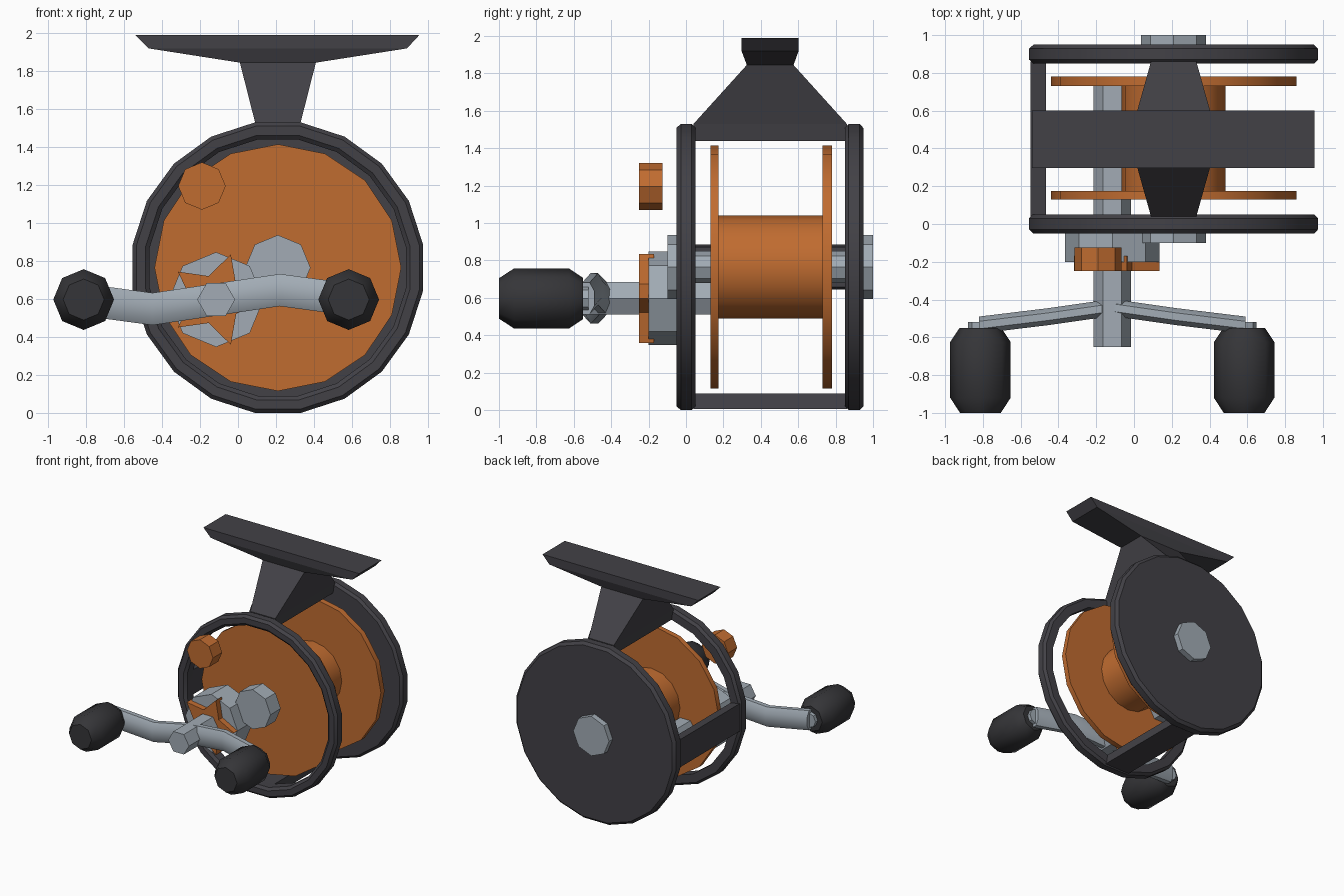
import bpy, bmesh
from math import cos, sin, pi, radians

if "Cube" in bpy.data.objects:
    bpy.data.objects.remove(bpy.data.objects["Cube"])


def material(name, rgb):
    m = bpy.data.materials.new(name)
    m.diffuse_color = (*rgb, 1)
    m.use_nodes = True
    m.node_tree.nodes["Principled BSDF"].inputs["Base Color"].default_value = m.diffuse_color
    return m


FRAME = material("charcoal", (0.055, 0.053, 0.062))
GRIP = material("black rubber", (0.036, 0.036, 0.040))
ORANGE = material("orange", (0.53, 0.15, 0.03))
STEEL = material("light steel", (0.36, 0.41, 0.46))


def loft(name, loops, mat, closed=False, smooth=0):
    """Skin a list of equal-length vertex loops; cap the ends or join them."""
    bm = bmesh.new()
    rings = [[bm.verts.new(p) for p in loop] for loop in loops]
    n = len(rings[0])
    pairs = list(zip(rings, rings[1:]))
    if closed:
        pairs.append((rings[-1], rings[0]))
    else:
        bm.faces.new(rings[0])
        bm.faces.new(rings[-1])
    for a, b in pairs:
        for i in range(n):
            j = (i + 1) % n
            bm.faces.new((a[i], a[j], b[j], b[i]))
    bmesh.ops.recalc_face_normals(bm, faces=bm.faces)
    me = bpy.data.meshes.new(name)
    bm.to_mesh(me)
    bm.free()
    me.materials.append(mat)
    ob = bpy.data.objects.new(name, me)
    bpy.context.collection.objects.link(ob)
    if smooth:
        bpy.ops.object.select_all(action='DESELECT')
        ob.select_set(True)
        bpy.context.view_layer.objects.active = ob
        bpy.ops.object.shade_smooth_by_angle(angle=radians(smooth))
    return ob


def lathe(name, centre, profile, n, mat, phase=0, closed=False, smooth=0):
    """Turn (radius, y) points about an axis parallel to y."""
    cx, cz = centre
    loops = [[(cx + r * cos(2 * pi * i / n + phase), y,
               cz + r * sin(2 * pi * i / n + phase)) for i in range(n)]
             for r, y in profile]
    return loft(name, loops, mat, closed, smooth)


def box_loop(z, x0, x1, y0, y1):
    return [(x0, y0, z), (x1, y0, z), (x1, y1, z), (x0, y1, z)]


AXIS = (0.21, 0.765)      # spool axis
CRANK = (-0.115, 0.597)   # handle axis
K = 1 / cos(pi / 20)      # flat-to-flat radius to corner radius

# Frame: open front ring and solid back plate
ring = [(0.745, -0.05), (0.765, -0.028), (0.765, 0.03), (0.745, 0.05),
        (0.675, 0.05), (0.675, -0.03), (0.697, -0.05)]
lathe("front_ring", AXIS, [(r * K, y) for r, y in ring], 20, FRAME, pi / 20, True, 30)
plate = [(0.745, 0.85), (0.765, 0.87), (0.765, 0.928), (0.742, 0.95)]
lathe("back_plate", AXIS, [(r * K, y) for r, y in plate], 20, FRAME, pi / 20, False, 30)

# Frame bars at the left and bottom, each one ring side wide
for name, ang in (("left_bar", pi), ("bottom_bar", -pi / 2)):
    c, s = cos(ang), sin(ang)
    loops = []
    for y in (0.04, 0.86):
        loops.append([(AXIS[0] + r * c - t * s, y, AXIS[1] + r * s + t * c)
                      for r, t in ((0.675, -0.107), (0.758, -0.12),
                                   (0.758, 0.12), (0.675, 0.107))])
    loft(name, loops, FRAME)

# Rod foot with its flared neck
loft("rod_foot", [box_loop(1.44, 0.103, 0.317, 0.04, 0.86),
                  box_loop(1.53, 0.09, 0.33, 0.04, 0.86),
                  box_loop(1.845, 0.01, 0.41, 0.325, 0.575),
                  box_loop(1.92, -0.47, 0.89, 0.297, 0.602),
                  box_loop(1.99, -0.54, 0.955, 0.297, 0.602)], FRAME)

# Spool: two flanges joined by a drum
lathe("spool", AXIS, [(0.65, 0.13), (0.65, 0.175), (0.275, 0.175), (0.275, 0.73),
                      (0.65, 0.73), (0.65, 0.78)], 16, ORANGE, 0, False, 30)

# Spool axle with wide end caps
lathe("axle", AXIS, [(0.085, 0.0), (0.085, 0.9)], 8, STEEL)
lathe("front_cap", AXIS, [(0.172, -0.1), (0.172, 0.04)], 8, STEEL)
lathe("back_cap", AXIS, [(0.172, 0.87), (0.172, 1.0)], 8, STEEL)

# Crank shaft, gear housing and star drag
lathe("crank_shaft", CRANK, [(0.1, -0.65), (0.1, 0.75)], 6, STEEL)
lathe("gear_housing", CRANK, [(0.25, -0.2), (0.25, 0.02)], 8, STEEL)
star = []
for y in (-0.25, -0.17):
    star.append([(CRANK[0] + r * cos(i * pi / 5), y, CRANK[1] + r * sin(i * pi / 5))
                 for i, r in enumerate((0.25, 0.13) * 5)])
loft("star_drag", star, ORANGE)

# Release button
lathe("release_button", (-0.19, 1.195), [(0.125, -0.25), (0.125, -0.125)], 8, ORANGE)

# Handle arm: bevelled section swept along a shallow S
section = [(-0.045, -0.04), (-0.045, 0.04), (-0.02, 0.085), (0.02, 0.085),
           (0.045, 0.04), (0.045, -0.04), (0.02, -0.085), (-0.02, -0.085)]
path = [(-0.705, -0.535, 0), (-0.335, -0.49, -0.05), (0, -0.442, 0),
        (0.335, -0.49, 0.05), (0.705, -0.535, 0)]
loft("handle_arm", [[(CRANK[0] + dx, y + sy, CRANK[1] + dz + sz) for sy, sz in section]
                    for dx, y, dz in path], STEEL, smooth=30)

# Handle knobs and their pins
for side, dx in (("left", -0.698), ("right", 0.698)):
    c = (CRANK[0] + dx, CRANK[1])
    lathe(side + "_knob", c, [(0.108, -1.0), (0.16, -0.92), (0.16, -0.625),
                              (0.11, -0.55)], 8, GRIP, 0, False, 50)
    lathe(side + "_knob_pin", c, [(0.065, -0.6), (0.065, -0.52)], 8, STEEL)
